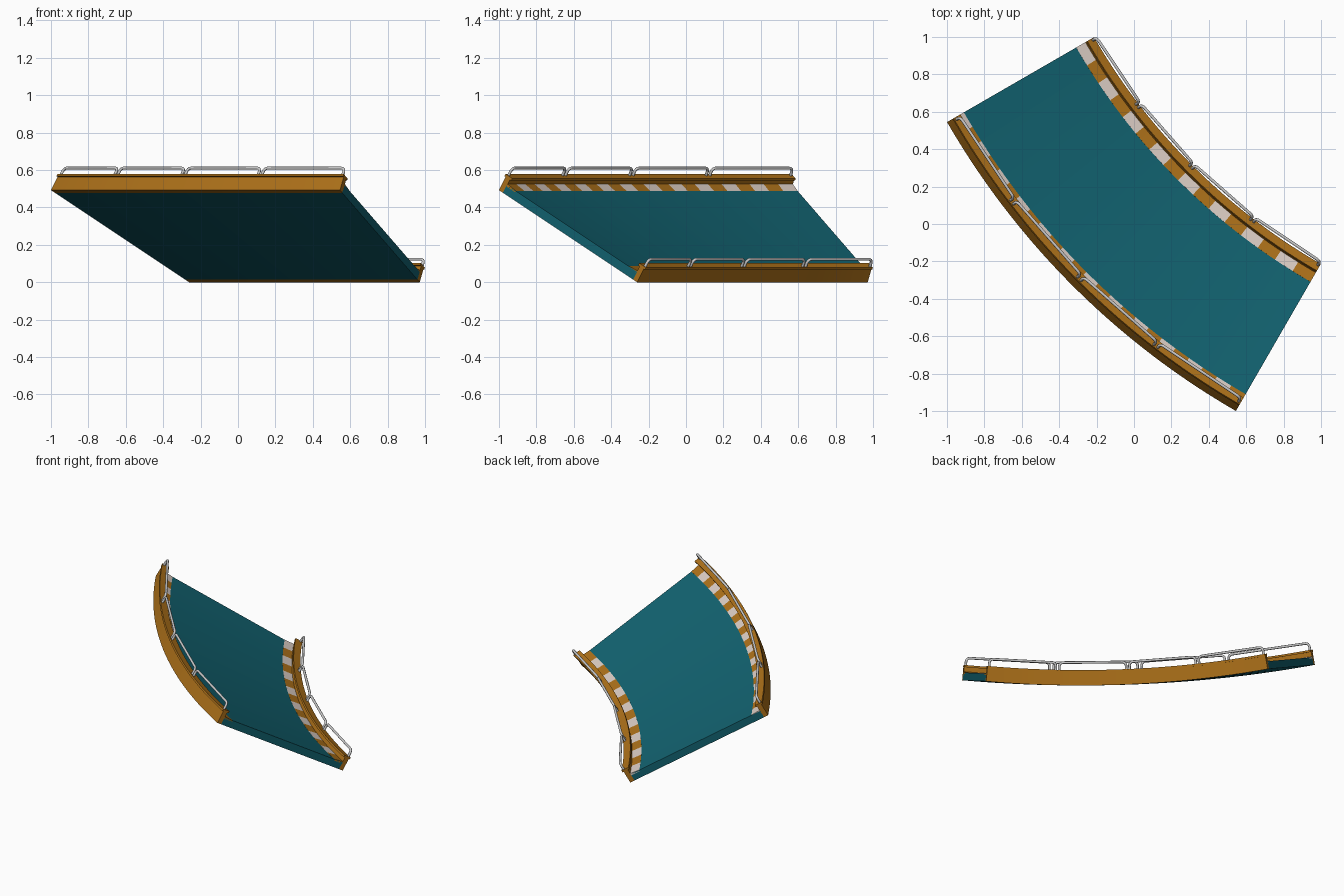
import bpy, bmesh, math
from mathutils import Vector

if "Cube" in bpy.data.objects:
    bpy.data.objects.remove(bpy.data.objects["Cube"])

C = 2.655                      # arc centre is (C, C)
R0 = 3.367                     # radius of the low inner bottom edge
BANK = math.radians(30)
A0, A1 = math.radians(210), math.radians(240)
W = 0.985                      # banked width
SEG = 48


def material(name, rgb):
    m = bpy.data.materials.new(name)
    m.diffuse_color = (*rgb, 1)
    m.use_nodes = True
    m.node_tree.nodes["Principled BSDF"].inputs["Base Color"].default_value = m.diffuse_color
    return m


TEAL = material("teal_deck", (0.006, 0.125, 0.165))
OCHRE = material("ochre_paint", (0.42, 0.165, 0.01))
PALE = material("pale_paint", (0.72, 0.62, 0.56))


def place(u, v, t):
    """Banked section coordinates (u across, v normal) at arc fraction t."""
    a = A0 + (A1 - A0) * t
    r = R0 + u * math.cos(BANK) - v * math.sin(BANK)
    z = u * math.sin(BANK) + v * math.cos(BANK)
    return Vector((C + r * math.cos(a), C + r * math.sin(a), z))


def sweep(name, section, mats, pick=lambda i: 0):
    """Sweep a closed section round the arc, with capped ends."""
    bm = bmesh.new()
    rings = [[bm.verts.new(place(u, v, i / SEG)) for u, v in section]
             for i in range(SEG + 1)]
    n = len(section)
    for i in range(SEG):
        for j in range(n):
            k = (j + 1) % n
            f = bm.faces.new((rings[i][j], rings[i][k], rings[i + 1][k], rings[i + 1][j]))
            f.material_index = pick(i)
    bm.faces.new(rings[0]).material_index = pick(0)
    bm.faces.new(rings[-1]).material_index = pick(SEG - 1)
    bmesh.ops.recalc_face_normals(bm, faces=bm.faces)
    me = bpy.data.meshes.new(name)
    bm.to_mesh(me)
    bm.free()
    for m in mats:
        me.materials.append(m)
    ob = bpy.data.objects.new(name, me)
    bpy.context.collection.objects.link(ob)
    return ob


def rail(name, u, t0, t1):
    """Straight hoop of tube with rounded top corners, standing on a wall."""
    lo, hi, rad = 0.085, 0.139, 0.022
    a, b = place(u, lo, t0), place(u, lo, t1)
    up = place(u, hi, t0) - a
    up2 = place(u, hi, t1) - b
    along = (b - a).normalized()
    pts = [a]
    for base, rise, sign, order in ((a, up, 1, range(5)), (b, up2, -1, range(4, -1, -1))):
        d = rise.normalized()
        corner = base + rise
        for s in order:
            q = math.pi / 2 * s / 4
            pts.append(corner + along * sign * rad * (1 - math.cos(q))
                       - d * rad * (1 - math.sin(q)))
    pts.append(b)
    cu = bpy.data.curves.new(name, 'CURVE')
    cu.dimensions = '3D'
    cu.bevel_depth = 0.008
    cu.bevel_resolution = 2
    cu.use_fill_caps = True
    sp = cu.splines.new('POLY')
    sp.points.add(len(pts) - 1)
    for p, co in zip(sp.points, pts):
        p.co = (*co, 1)
        p.radius = 1
    sp.use_smooth = True
    ob = bpy.data.objects.new(name, cu)
    bpy.context.collection.objects.link(ob)


# Banked road slab
sweep("deck", [(0.028, 0), (W - 0.028, 0), (W - 0.028, 0.048), (0.028, 0.048)], [TEAL])

# Both sides: wall with lipped cap, striped kerb, four hoops of railing
for side, pairs in (("inner", 8), ("outer", 12)):
    def m(pts, flip=(side == "outer")):
        return [(W - u if flip else u, v) for u, v in pts]

    sweep(side + "_wall", m([(0, 0), (0.03, 0), (0.03, 0.082), (0.04, 0.082), (0.04, 0.095),
                             (-0.008, 0.095), (-0.008, 0.082), (0, 0.082)]), [OCHRE])
    step = SEG // (2 * pairs)
    sweep(side + "_kerb_stripes", m([(0.029, 0.04), (0.092, 0.04), (0.092, 0.0485), (0.029, 0.054)]),
          [PALE, OCHRE], lambda i, s=step: (i // s) % 2)
    for i in range(4):
        rail(f"{side}_rail_{i + 1}", m([(0.005, 0)])[0][0], i / 4 + 0.006, (i + 1) / 4 - 0.006)
